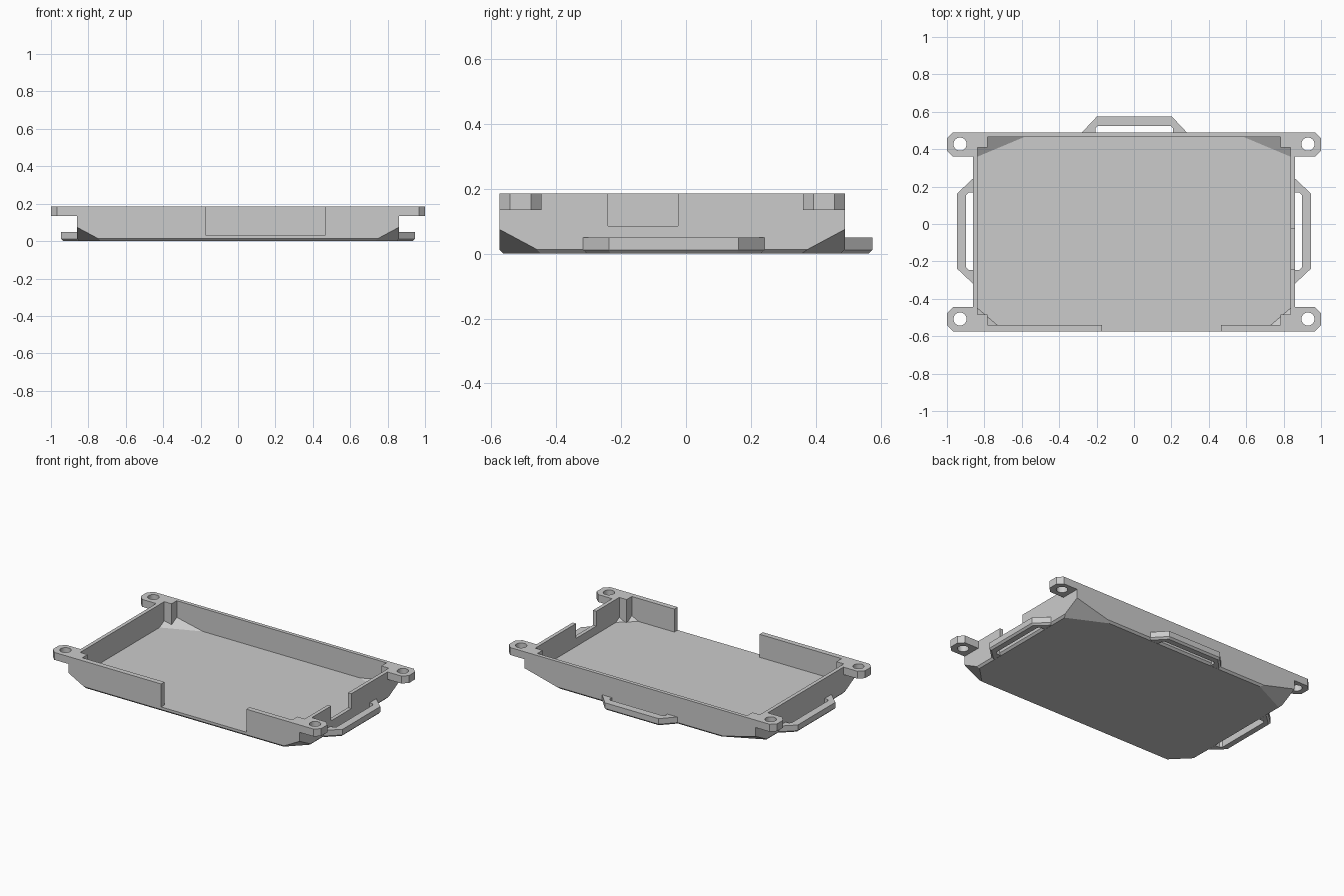
import bpy, bmesh, math
from mathutils import Vector

if "Cube" in bpy.data.objects:
    bpy.data.objects.remove(bpy.data.objects["Cube"])

WX, Y0, Y1, TOP, FLOOR = 0.862, -0.575, 0.49, 0.185, 0.03


def finish(name, bm):
    bmesh.ops.recalc_face_normals(bm, faces=bm.faces[:])
    me = bpy.data.meshes.new(name)
    bm.to_mesh(me)
    bm.free()
    ob = bpy.data.objects.new(name, me)
    bpy.context.collection.objects.link(ob)
    return ob


def box(name, lo, hi, planes=()):
    """Box trimmed by outward-facing (point, normal) planes."""
    bm = bmesh.new()
    bmesh.ops.create_cube(bm, size=1)
    for v in bm.verts:
        v.co = Vector([(a + b) / 2 + c * (b - a) for a, b, c in zip(lo, hi, v.co)])
    for co, no in planes:
        bmesh.ops.bisect_plane(bm, geom=bm.verts[:] + bm.edges[:] + bm.faces[:], dist=1e-5,
                               plane_co=co, plane_no=Vector(no).normalized(), clear_outer=True)
        bmesh.ops.holes_fill(bm, edges=[e for e in bm.edges if e.is_boundary], sides=0)
    return finish(name, bm)


def prism(name, pts, z0, z1, bevel_edges=0, bevel=0.012):
    """Extruded outline; the first bevel_edges bottom edges can be chamfered."""
    bm = bmesh.new()
    low = [bm.verts.new((x, y, z0)) for x, y in pts]
    high = [bm.verts.new((x, y, z1)) for x, y in pts]
    bm.faces.new(low)
    bm.faces.new(high)
    n = len(pts)
    for i in range(n):
        j = (i + 1) % n
        bm.faces.new((low[i], low[j], high[j], high[i]))
    bmesh.ops.recalc_face_normals(bm, faces=bm.faces[:])
    if bevel_edges:
        edges = [bm.edges.get((low[i], low[i + 1])) for i in range(bevel_edges)]
        bmesh.ops.bevel(bm, geom=edges, offset=bevel, segments=1, affect='EDGES')
    return finish(name, bm)


def cut(ob, cutter):
    mod = ob.modifiers.new("cut", 'BOOLEAN')
    mod.operation, mod.solver, mod.object = 'DIFFERENCE', 'EXACT', cutter
    bpy.context.view_layer.objects.active = ob
    bpy.ops.object.modifier_apply(modifier=mod.name)
    bpy.data.objects.remove(cutter)


def corner_planes(x, y0, y1, z, h, front, back):
    """Sloping cuts under the four corners; front/back give (x, y) reach."""
    return [((sx * x, y, z + h), (sx / a, sy / b, -1 / h))
            for sx in (-1, 1)
            for sy, y, (a, b) in ((-1, y0, front), (1, y1, back))]


# Tray shell with chamfered underside
rim = [((s * WX, 0, 0.013), (s, 0, -1)) for s in (-1, 1)]
rim += [((0, Y0, 0.013), (0, -1, -1)), ((0, Y1, 0.013), (0, 1, -1))]
tray = box("tray_shell", (-WX, Y0, 0), (WX, Y1, TOP),
           rim + corner_planes(WX, Y0, Y1, 0, 0.075, (0.14, 0.14), (0.29, 0.14)))

# Cavity: two crossed boxes leave square posts in the corners
IX, IY0, IY1, POST = 0.837, -0.54, 0.465, 0.055
inner = corner_planes(IX, IY0, IY1, FLOOR, 0.055, (0.105, 0.09), (0.25, 0.105))
cut(tray, box("cavity_a", (-IX, IY0 + POST, FLOOR), (IX, IY1 - POST, 0.3), inner))
cut(tray, box("cavity_b", (-IX + POST, IY0, FLOOR), (IX - POST, IY1, 0.3), inner))

# Front opening and right side notch
cut(tray, box("front_opening", (-0.17, -0.7, FLOOR), (0.465, -0.5, 0.3)))
cut(tray, box("side_notch", (0.8, -0.24, 0.085), (0.95, -0.025, 0.3)))

# Mounting ears with screw holes
for side, sx in (("left", -1), ("right", 1)):
    for end, a, b in (("front", Y0, -0.445), ("back", 0.36, Y1)):
        c = 0.033
        pts = [(WX, a), (1 - c, a), (1, a + c), (1, b - c), (1 - c, b), (WX, b)]
        ear = prism(f"{side}_{end}_ear", [(sx * x, y) for x, y in pts], 0.135, TOP)
        yc = (a + b) / 2 + 0.002
        hole = [(sx * 0.93 + 0.035 * math.cos(t * math.tau / 32),
                 yc + 0.035 * math.sin(t * math.tau / 32)) for t in range(32)]
        cut(ear, prism("screw_hole", hole, 0.1, 0.25))

# Strap loops on the left, right and back walls: (along, outward) profile
half = [(0.28, 0), (0.2, 0.085)]
slot = [(0.207, 0.022), (0.194, 0.035)]
loop = [(0.28, -0.012)] + half + [(-u, v) for u, v in reversed(half)] + [(-0.28, -0.012)]
loop += [(-0.207, -0.012)] + [(-u, v) for u, v in slot]
loop += list(reversed(slot)) + [(0.207, -0.012)]
places = {
    "left_strap_loop": lambda u, v: (-WX - v, u - 0.038),
    "right_strap_loop": lambda u, v: (WX + v, u - 0.038),
    "back_strap_loop": lambda u, v: (u + 0.002, Y1 + v),
}
for name, place in places.items():
    prism(name, [place(u, v) for u, v in loop], 0.0, 0.05, bevel_edges=5)
